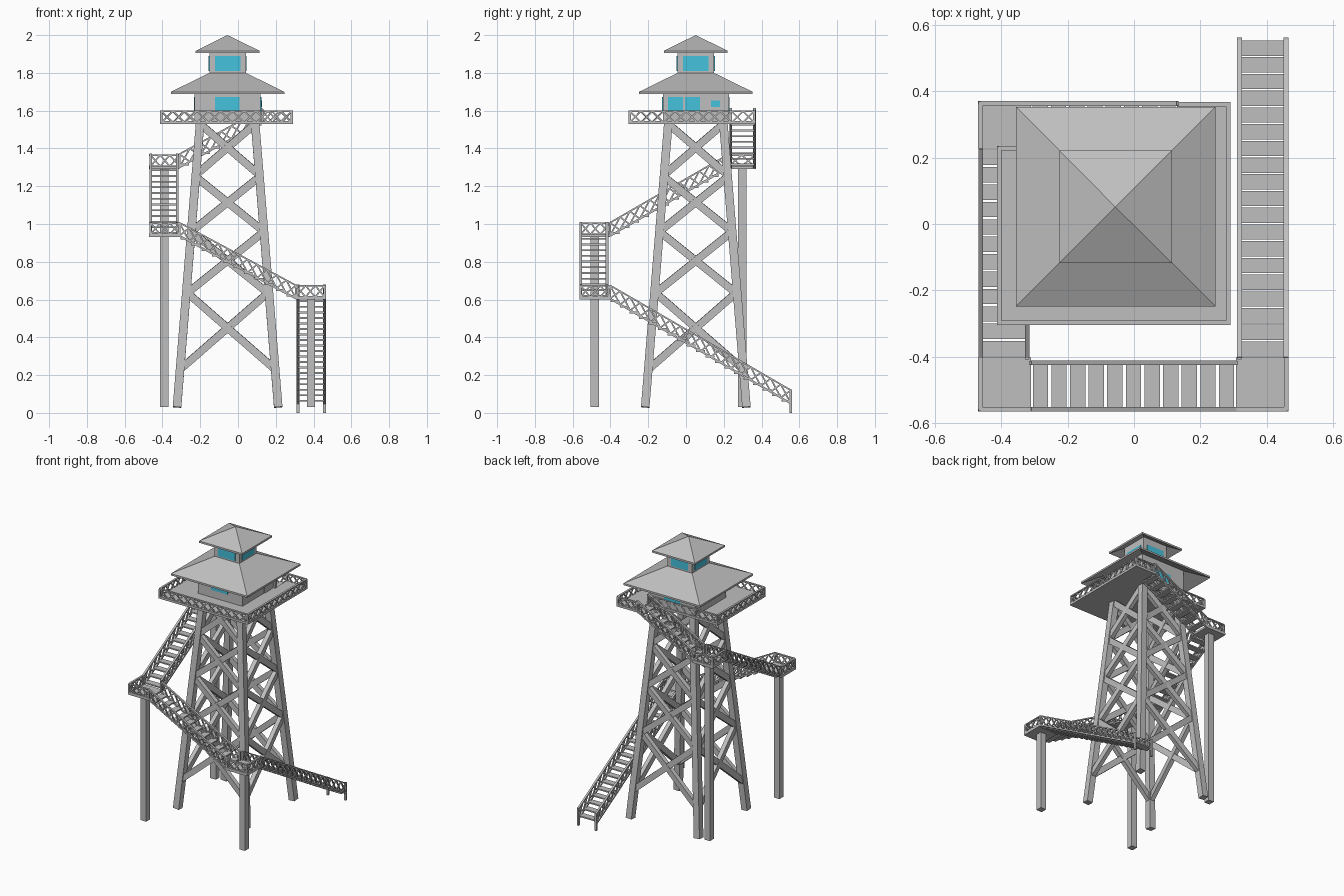
import bpy, bmesh, math
from mathutils import Vector, Matrix

if "Cube" in bpy.data.objects:
    bpy.data.objects.remove(bpy.data.objects["Cube"])


def material(name, color):
    m = bpy.data.materials.new(name)
    m.use_nodes = True
    m.diffuse_color = color
    m.node_tree.nodes["Principled BSDF"].inputs["Base Color"].default_value = color
    return m


GREY = material("weathered grey", (0.52, 0.52, 0.52, 1))
CYAN = material("cyan glass", (0.06, 0.54, 0.72, 1))
CX, CY = -0.055, 0.052      # tower axis
Z = Vector((0, 0, 1))


def finish(name, bm, mat=GREY):
    bmesh.ops.recalc_face_normals(bm, faces=bm.faces)
    me = bpy.data.meshes.new(name)
    bm.to_mesh(me)
    bm.free()
    me.materials.append(mat)
    ob = bpy.data.objects.new(name, me)
    bpy.context.collection.objects.link(ob)
    return ob


def box(bm, lo, hi):
    lo, hi = Vector(lo), Vector(hi)
    m = Matrix.Translation((lo + hi) / 2) @ Matrix.Diagonal((hi - lo).to_4d())
    m[3][3] = 1
    bmesh.ops.create_cube(bm, size=1, matrix=m)


def bar(bm, a, b, w, h, ref=Z):
    """Box along a-b: w across the plane of ref, h within it."""
    a, b = Vector(a), Vector(b)
    d = (b - a).normalized()
    side = d.cross(ref)
    if side.length < 0.01:
        side = Vector((1, 0, 0))
    side.normalize()
    up = side.cross(d)
    rot = Matrix((d, side, up)).transposed().to_4x4()
    size = Matrix.Diagonal(((b - a).length, w, h, 1))
    bmesh.ops.create_cube(bm, size=1, matrix=Matrix.Translation((a + b) / 2) @ rot @ size)


def railing(bm, a, b, h=0.06):
    """Lattice railing: two rails, end posts and a row of crosses."""
    a, b, up = Vector(a), Vector(b), Z * h
    bar(bm, a, b, 0.014, 0.01)
    bar(bm, a + up, b + up, 0.014, 0.008)
    for p in (a, b):
        bar(bm, p, p + up, 0.012, 0.012)
    n = max(1, round((b - a).length / 0.06))
    for i in range(n):
        p, q = a.lerp(b, i / n), a.lerp(b, (i + 1) / n)
        bar(bm, p, q + up, 0.007, 0.008)
        bar(bm, p + up, q, 0.007, 0.008)


def stairs(name, a, b, width=0.14):
    """Flight from a up to b with treads and railings on both sides."""
    bm = bmesh.new()
    a, b = Vector(a), Vector(b)
    run = Vector((b.x - a.x, b.y - a.y, 0)).normalized()
    side = run.cross(Z) * width / 2
    for s in (-side, side):
        railing(bm, a + s, b + s, 0.07)
    n = round((b.z - a.z) / 0.03)
    for i in range(n):
        c = a.lerp(b, (i + 0.5) / n)
        bar(bm, c - side, c + side, 0.046, 0.009)
    return finish(name, bm)


def landing(name, x0, x1, y0, y1, z, rails):
    bm = bmesh.new()
    box(bm, (x0, y0, z - 0.015), (x1, y1, z))
    for p, q in rails:
        railing(bm, (*p, z), (*q, z))
    # support post
    x, y = (x0 + x1) / 2, (y0 + y1) / 2
    box(bm, (x - 0.022, y - 0.022, 0.03), (x + 0.022, y + 0.022, z - 0.01))
    return finish(name, bm)


# Tapered legs
def spread(z):
    return 0.268 - (z - 0.03) / 1.5 * 0.122


bm = bmesh.new()
for sx in (-1, 1):
    for sy in (-1, 1):
        ends = [(CX + sx * spread(z), CY + sy * spread(z), z) for z in (0.03, 1.535)]
        bar(bm, ends[0], ends[1], 0.045, 0.045, Vector((1, 0, 0)))
finish("tower_legs", bm)

# Cross bracing on all four sides
bm = bmesh.new()
for k in range(4):
    turn = Matrix.Translation((CX, CY, 0)) @ Matrix.Rotation(k * math.pi / 2, 4, "Z")
    for z0, z1 in ((0.23, 0.64), (0.63, 0.96), (0.96, 1.25), (1.26, 1.53)):
        for s in (-1, 1):
            a = turn @ Vector((-s * spread(z0), -spread(z0), z0))
            b = turn @ Vector((s * spread(z1), -spread(z1), z1))
            bar(bm, a, b, 0.03, 0.04)
finish("cross_braces", bm)

# Deck with a stair opening along the back
X0, X1, Y0, Y1, YN, XN = -0.413, 0.291, -0.305, 0.368, 0.235, 0.13
bm = bmesh.new()
outline = [(X0, Y0), (X1, Y0), (X1, Y1), (XN, Y1), (XN, YN), (X0, YN)]
face = bm.faces.new([bm.verts.new((x, y, 1.53)) for x, y in outline])
ext = bmesh.ops.extrude_face_region(bm, geom=[face])
bmesh.ops.translate(bm, vec=(0, 0, 0.016),
                    verts=[v for v in ext["geom"] if isinstance(v, bmesh.types.BMVert)])
finish("deck", bm)

bm = bmesh.new()
e = 0.007
path = [(XN, Y1 - e), (X1 - e, Y1 - e), (X1 - e, Y0 + e), (X0 + e, Y0 + e), (X0 + e, YN - e), (XN, YN - e)]
for p, q in zip(path, path[1:]):
    railing(bm, (*p, 1.537), (*q, 1.537))
finish("deck_railing", bm)

# Landings with their posts
L, R, F = -0.463, 0.459, -0.558
landing("lower_landing", 0.307, 0.466, -0.565, -0.402, 0.614,
        [((0.307, F), (R, F)), ((R, F), (R, -0.402))])
landing("middle_landing", -0.47, -0.31, -0.565, -0.402, 0.945,
        [((L, F), (-0.31, F)), ((L, F), (L, -0.402))])
landing("upper_landing", -0.47, -0.31, 0.227, 0.37, 1.305,
        [((L, 0.363), (-0.31, 0.363)), ((L, 0.227), (L, 0.363))])

# Stair flights
stairs("first_flight", (0.388, 0.555, 0.05), (0.388, -0.402, 0.605))
stairs("second_flight", (0.307, -0.488, 0.605), (-0.31, -0.488, 0.937))
stairs("third_flight", (-0.392, -0.402, 0.937), (-0.392, 0.227, 1.30))
stairs("fourth_flight", (-0.31, 0.3, 1.30), (XN, 0.3, 1.54), 0.126)
bm = bmesh.new()
for x in (0.318, 0.458):
    box(bm, (x - 0.007, 0.548, 0), (x + 0.007, 0.562, 0.125))
finish("stair_foot_posts", bm)

# Cabins
LOW, HIGH = 0.175, 0.097
for name, r, z0, z1 in (("lower_cabin", LOW, 1.54, 1.75), ("upper_cabin", HIGH, 1.74, 1.94)):
    bm = bmesh.new()
    box(bm, (CX - r, CY - r, z0), (CX + r, CY + r, z1))
    finish(name, bm)


# Hipped roofs
def roof(name, r0, z0, r1, z1, t=0.013):
    bm = bmesh.new()
    rings = []
    for r, z in ((r0, z0), (r1, z1), (r1, z1 - t), (r0, z0 - t)):
        rings.append([bm.verts.new((CX + x * r, CY + y * r, z))
                      for x, y in ((-1, -1), (1, -1), (1, 1), (-1, 1))])
    for a, b in zip(rings, rings[1:] + rings[:1]):
        for i in range(4):
            j = (i + 1) % 4
            bm.faces.new((a[i], a[j], b[j], b[i]))
    bmesh.ops.remove_doubles(bm, verts=bm.verts, dist=0.003)
    finish(name, bm)


roof("lower_roof", 0.3, 1.70, 0.09, 1.803)
roof("upper_roof", 0.169, 1.917, 0.001, 2.0)


# Window and door plates; side 0 front, 1 left, 2 back, 3 right
def plate(name, side, r, u0, u1, z0, z1, mat=CYAN, t=0.004):
    bm = bmesh.new()
    box(bm, (u0, -r - t, z0), (u1, -r + 0.002, z1))
    bm.transform(Matrix.Translation((CX, CY, 0)) @ Matrix.Rotation(side * math.pi / 2, 4, "Z"))
    finish(name, bm, mat)


for side in range(4):
    plate("upper_window", side, HIGH, -0.067, 0.067, 1.81, 1.89)
for side in (0, 2):
    plate("lower_window", side, LOW, -0.067, 0.062, 1.60, 1.672)
for side in (1, 3):
    plate("lower_window", side, LOW, -0.147, -0.068, 1.60, 1.672)
    plate("lower_window", side, LOW, -0.057, 0.022, 1.60, 1.672)
plate("door", 1, LOW, 0.07, 0.14, 1.546, 1.672, GREY)
plate("door_window", 1, LOW, 0.08, 0.128, 1.62, 1.655, CYAN, 0.007)
